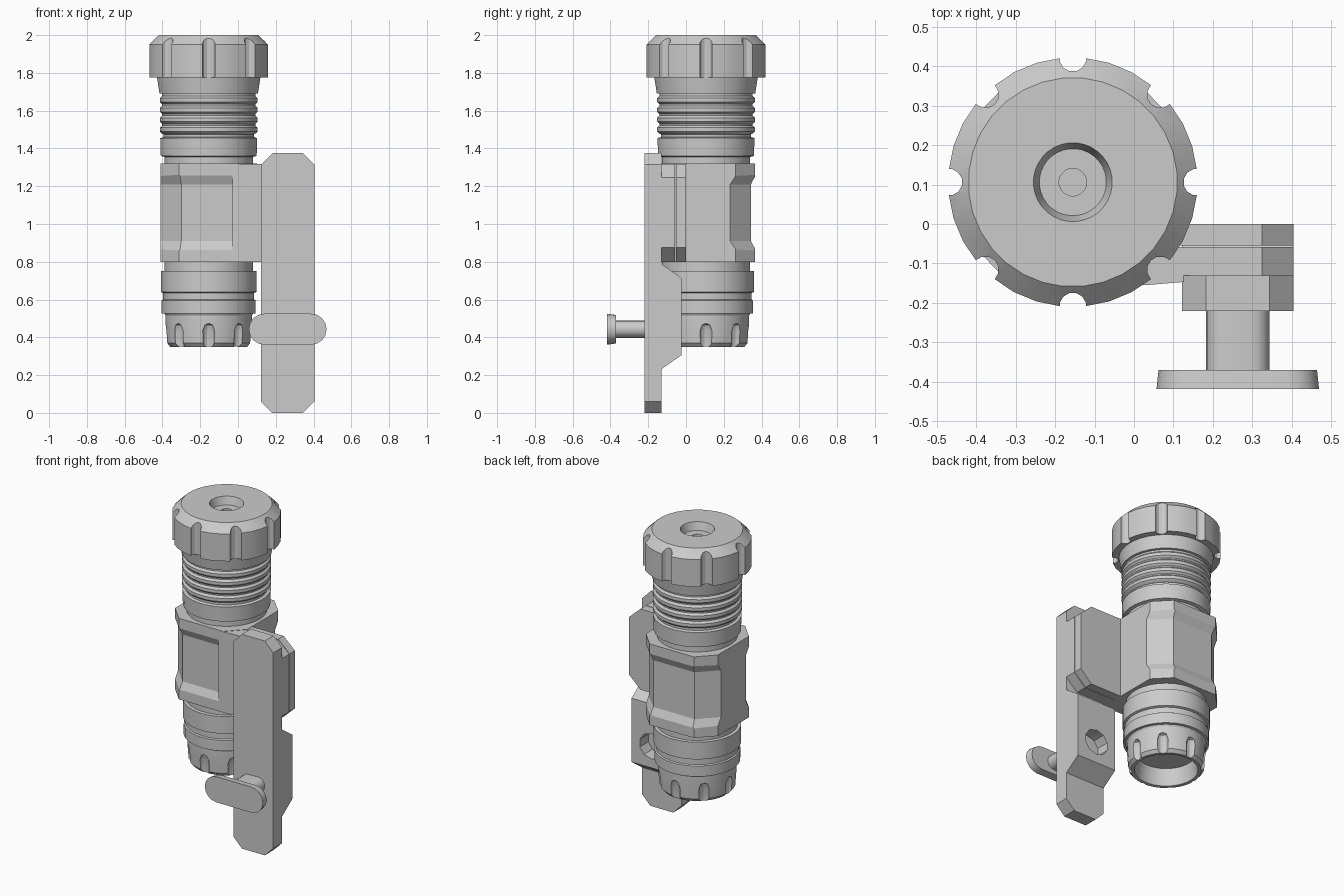
import bpy, bmesh, math
from mathutils import Vector

if "Cube" in bpy.data.objects:
    bpy.data.objects.remove(bpy.data.objects["Cube"])

CX, CY = -0.155, 0.106   # axis of the torch


def make(name, verts, faces, loc=(0, 0, 0)):
    me = bpy.data.meshes.new(name)
    me.from_pydata(verts, [], faces)
    bm = bmesh.new()
    bm.from_mesh(me)
    bmesh.ops.recalc_face_normals(bm, faces=bm.faces)
    bm.to_mesh(me)
    bm.free()
    ob = bpy.data.objects.new(name, me)
    ob.location = loc
    bpy.context.collection.objects.link(ob)
    return ob


def lathe(name, prof, n=32, loc=(CX, CY, 0)):
    """Closed solid turned around z; both ends of the profile are capped."""
    verts, faces = [], []
    for r, z in prof:
        for i in range(n):
            a = 2 * math.pi * (i + 0.5) / n
            verts.append((r * math.cos(a), r * math.sin(a), z))
    for k in range(len(prof) - 1):
        for i in range(n):
            j = (i + 1) % n
            faces.append((k * n + i, k * n + j, (k + 1) * n + j, (k + 1) * n + i))
    faces.append(tuple(range(n))[::-1])
    faces.append(tuple(range((len(prof) - 1) * n, len(prof) * n)))
    return make(name, verts, faces, loc)


def prism(name, pts, axis, lo, hi, loc=(0, 0, 0)):
    """Extrude a 2D outline along an axis."""
    place = {'x': lambda p, t: (t, p[0], p[1]),
             'y': lambda p, t: (p[0], t, p[1]),
             'z': lambda p, t: (p[0], p[1], t)}[axis]
    n = len(pts)
    verts = [place(p, lo) for p in pts] + [place(p, hi) for p in pts]
    faces = [(i, (i + 1) % n, n + (i + 1) % n, n + i) for i in range(n)]
    faces += [tuple(range(n))[::-1], tuple(range(n, 2 * n))]
    return make(name, verts, faces, loc)


def cut(ob, cutters):
    """Subtract the cutters, apply, and remove them."""
    bpy.context.view_layer.objects.active = ob
    for c in cutters:
        c.hide_render = True
        m = ob.modifiers.new("cut", 'BOOLEAN')
        m.operation, m.object, m.solver = 'DIFFERENCE', c, 'EXACT'
        bpy.ops.object.modifier_apply(modifier=m.name)
    for c in cutters:
        bpy.data.objects.remove(c)


def around(prof, radius, n=8):
    """Upright round cutters spaced around the torch axis."""
    return [lathe("cutter", prof, 12, (CX + radius * math.cos(a), CY + radius * math.sin(a), 0))
            for a in (2 * math.pi * i / n for i in range(n))]


def stadium(cx, cz, half, r, seg=8):
    pts = []
    for side, start in ((1, -90), (-1, 90)):
        for i in range(seg + 1):
            a = math.radians(start + 180 * i / seg)
            pts.append((cx + side * (half - r) + r * math.cos(a), cz + r * math.sin(a)))
    return pts


# Head cap with stepped lens hole and grip notches
cap = lathe("head_cap", [(0.25, 1.76), (0.275, 1.775), (0.316, 1.775), (0.316, 1.95),
                         (0.265, 2.0), (0.10, 2.0), (0.085, 1.95), (0.035, 1.95), (0.035, 1.91)])
cut(cap, around([(0.034, 1.7), (0.034, 2.1)], 0.314))

# Ribbed neck below the cap
neck = [(0.235, 1.30), (0.235, 1.355), (0.255, 1.36), (0.258, 1.455), (0.24, 1.46), (0.24, 1.475)]
for i in range(4):
    z = 1.478 + i * 0.052
    neck += [(0.248, z), (0.26, z + 0.012), (0.26, z + 0.032), (0.248, z + 0.044)]
neck += [(0.248, 1.69), (0.262, 1.692), (0.275, 1.775), (0.25, 1.78)]
lathe("ribbed_neck", neck)

# Eight-sided body with shallow scooped faces
quarter = [(0.256, 0.157), (0.157, 0.26)]
outline = quarter + [(-x, y) for x, y in quarter[::-1]]
outline += [(-x, -y) for x, y in outline]
body = prism("octagon_body", outline, 'z', 0.80, 1.32, (CX, CY, 0))
scoops = []
for angle, dist, w in ((0, 0.26, 0.15), (180, 0.26, 0.15),
                       (-45, 0.293, 0.3), (-135, 0.293, 0.3), (135, 0.293, 0.3)):
    d = dist - 0.022
    s = prism("cutter", [(-dist - 0.03, 0.80), (-d, 0.91), (-d, 1.21), (-dist - 0.03, 1.32)],
              'x', -w, w, (CX, CY, 0))
    s.rotation_euler.z = math.radians(angle)
    scoops.append(s)
bpy.context.view_layer.update()
cut(body, scoops)

# Lower collar rings
lathe("lower_collar", [(0.22, 0.50), (0.235, 0.525), (0.25, 0.527), (0.25, 0.595), (0.242, 0.60),
                       (0.242, 0.635), (0.255, 0.64), (0.255, 0.75), (0.235, 0.752), (0.235, 0.81)])

# Hollow tail ring with round-topped slots
tail = lathe("tail_ring", [(0.17, 0.46), (0.185, 0.352), (0.205, 0.35), (0.222, 0.37),
                           (0.229, 0.47), (0.229, 0.525)])
cut(tail, around([(0.033, 0.30), (0.033, 0.435), (0.022, 0.465), (0.006, 0.473)], 0.232))

# Arm joining the body to the mount, split into two clamp jaws
X0, X1 = 0.122, 0.404
for name, y0, y1 in (("front_jaw", -0.13, -0.058), ("rear_jaw", -0.054, 0.0)):
    prism(name, [(-0.06, 0.80), (X1 - 0.08, 0.80), (X1, 0.875), (X1, 1.245),
                 (X1 - 0.08, 1.318), (-0.06, 1.318)], 'y', y0, y1)
prism("arm_web", [(-0.03, -0.154), (0.03, -0.155), (0.125, -0.147), (0.125, -0.12), (-0.03, -0.12)],
      'z', 0.80, 1.318)

# Long front plate with clipped corners
c = 0.06
prism("mount_plate", [(X0 + c, 0), (X1 - c, 0), (X1, c), (X1, 1.375 - c), (X1 - c, 1.375),
                      (X0 + c, 1.375), (X0, 1.375 - c), (X0, c)], 'y', -0.22, -0.13)

# Lower block with screw hole
block = prism("screw_block", [(-0.132, 0.23), (-0.025, 0.305), (-0.025, 0.715), (-0.132, 0.79)],
              'x', X0, X1)
mid, sz = (X0 + X1) / 2, 0.443
cut(block, [prism("cutter", stadium(mid, sz, 0.085, 0.08, 5), 'y', -0.11, 0.1)])

# Thumb screw: shaft and wide rounded head
prism("thumb_shaft", stadium(mid, sz, 0.081, 0.046), 'y', -0.38, -0.20)
head = prism("thumb_head", stadium(mid, sz, 0.206, 0.082), 'y', -0.418, -0.37)
for v in head.data.vertices:
    if v.co.y > -0.4:
        v.co.x = mid + (v.co.x - mid) * 0.975
        v.co.z = sz + (v.co.z - sz) * 0.92

# Smooth turned surfaces, keep hard edges
bpy.ops.object.select_all(action='DESELECT')
for ob in bpy.context.scene.objects:
    ob.select_set(True)
bpy.context.view_layer.objects.active = body
bpy.ops.object.shade_smooth_by_angle(angle=math.radians(25))
